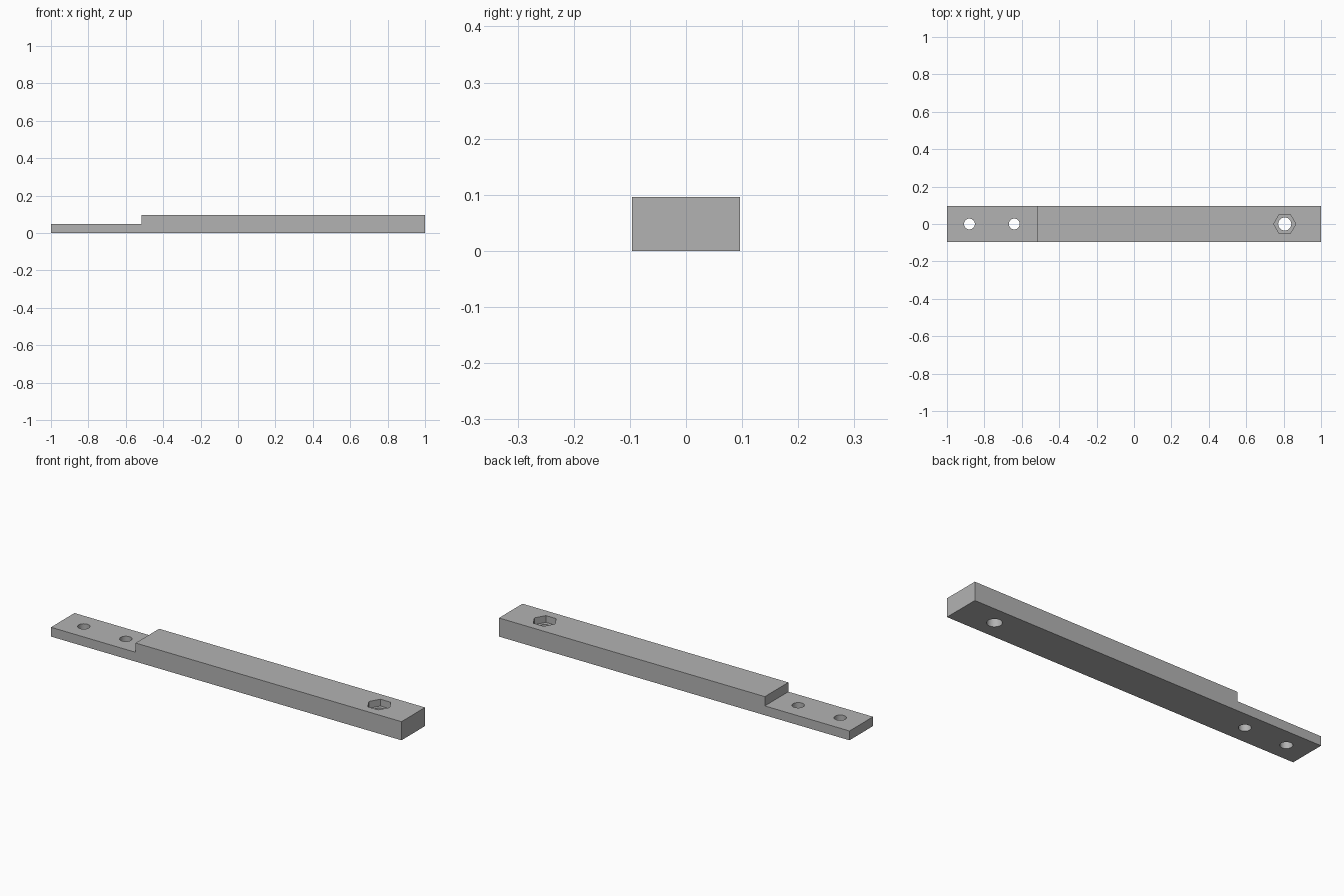
import bpy
import bmesh
import math

cube = bpy.data.objects.get("Cube")
if cube:
    bpy.data.objects.remove(cube, do_unlink=True)

HALF_WIDTH = 0.096
HEIGHT = 0.096
TONGUE = 0.048
STEP_X = -0.517
NUT_X = 0.806

grey = bpy.data.materials.new("light grey")
grey.use_nodes = True
colour = (0.45, 0.45, 0.45, 1)
grey.diffuse_color = colour
grey.node_tree.nodes["Principled BSDF"].inputs["Base Color"].default_value = colour


def to_object(name, bm):
    bmesh.ops.recalc_face_normals(bm, faces=bm.faces)
    mesh = bpy.data.meshes.new(name)
    bm.to_mesh(mesh)
    bm.free()
    mesh.materials.append(grey)
    obj = bpy.data.objects.new(name, mesh)
    bpy.context.collection.objects.link(obj)
    return obj


def cut(target, x, radius, sides, bottom, top):
    """Cut an upright prism-shaped hole, with a corner on the x axis."""
    bm = bmesh.new()
    ring = [bm.verts.new((x + radius * math.cos(math.tau * i / sides),
                          radius * math.sin(math.tau * i / sides), bottom))
            for i in range(sides)]
    base = bm.faces.new(ring)
    out = bmesh.ops.extrude_face_region(bm, geom=[base])["geom"]
    bmesh.ops.translate(bm, vec=(0, 0, top - bottom),
                        verts=[v for v in out if isinstance(v, bmesh.types.BMVert)])
    cutter = to_object("hole_cutter", bm)
    cutter.hide_render = True
    mod = target.modifiers.new("hole", 'BOOLEAN')
    mod.operation = 'DIFFERENCE'
    mod.solver = 'EXACT'
    mod.object = cutter
    bpy.ops.object.modifier_apply(modifier=mod.name)
    bpy.data.objects.remove(cutter, do_unlink=True)


# Bar with a half-height tongue: stepped side profile swept across the width
bm = bmesh.new()
profile = [(-1, 0), (1, 0), (1, HEIGHT), (STEP_X, HEIGHT), (STEP_X, TONGUE), (-1, TONGUE)]
side = bm.faces.new([bm.verts.new((x, -HALF_WIDTH, z)) for x, z in profile])
swept = bmesh.ops.extrude_face_region(bm, geom=[side])["geom"]
bmesh.ops.translate(bm, vec=(0, 2 * HALF_WIDTH, 0),
                    verts=[v for v in swept if isinstance(v, bmesh.types.BMVert)])
bar = to_object("stepped_bar", bm)
bpy.context.view_layer.objects.active = bar
bar.select_set(True)

# Screw holes in the tongue
for x in (-0.88, -0.64):
    cut(bar, x, 0.029, 32, -0.1, 0.2)

# Bolt hole with a hexagonal nut pocket
cut(bar, NUT_X, 0.035, 32, -0.1, 0.2)
cut(bar, NUT_X, 0.059, 6, HEIGHT - 0.035, 0.2)

bpy.ops.object.shade_smooth_by_angle(angle=math.radians(30))
